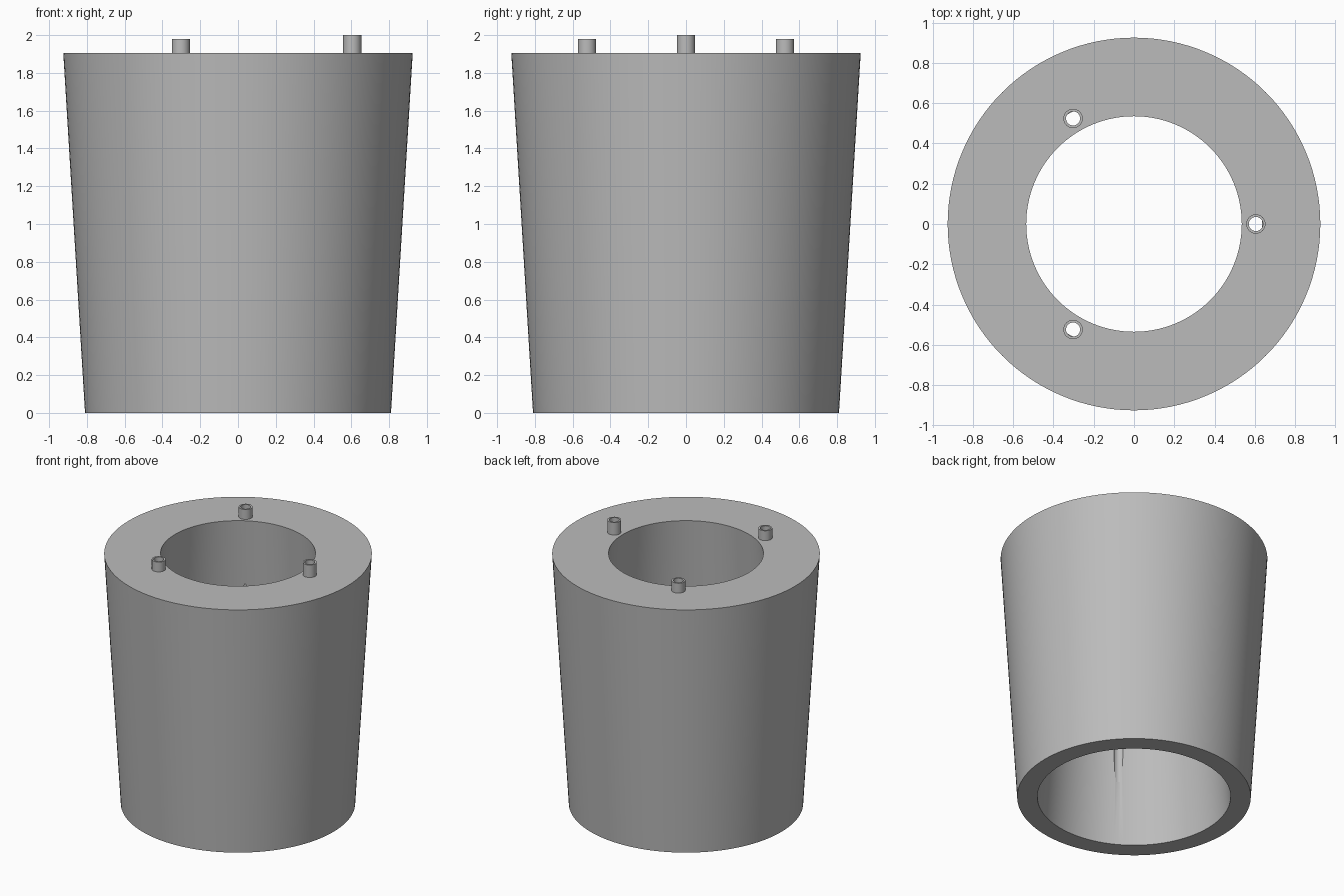
import bpy, bmesh
from math import radians, cos, sin, pi

cube = bpy.data.objects.get("Cube")
if cube:
    bpy.data.objects.remove(cube, do_unlink=True)

grey = bpy.data.materials.new("plain grey")
grey.use_nodes = True
colour = (0.5, 0.5, 0.5, 1)
grey.diffuse_color = colour
grey.node_tree.nodes["Principled BSDF"].inputs["Base Color"].default_value = colour


def lathe(name, profile, steps, x=0, y=0):
    """Spin a closed (radius, z) profile about a vertical axis at x, y."""
    bm = bmesh.new()
    rings = []
    for i in range(steps):
        a = 2 * pi * i / steps
        rings.append([bm.verts.new((x + r * cos(a), y + r * sin(a), z)) for r, z in profile])
    n = len(profile)
    for i in range(steps):
        a, b = rings[i], rings[(i + 1) % steps]
        for j in range(n):
            k = (j + 1) % n
            bm.faces.new((a[j], b[j], b[k], a[k]))
    bmesh.ops.recalc_face_normals(bm, faces=bm.faces)
    mesh = bpy.data.meshes.new(name)
    bm.to_mesh(mesh)
    bm.free()
    mesh.materials.append(grey)
    obj = bpy.data.objects.new(name, mesh)
    bpy.context.collection.objects.link(obj)
    return obj


def smooth(obj):
    bpy.ops.object.select_all(action='DESELECT')
    obj.select_set(True)
    bpy.context.view_layer.objects.active = obj
    bpy.ops.object.shade_smooth_by_angle(angle=radians(30))


# Hollow tapered body, open at both ends
TOP = 1.905
body = lathe("tapered_body", [(0.81, 0), (0.925, TOP), (0.535, TOP), (0.67, 0)], 128)

# Three hollow pegs around the opening, each above a bore that breaks into the inner wall
PEG_RING, PEG_OUT, PEG_IN, BORE_END = 0.605, 0.048, 0.035, 0.48
for i, (name, height) in enumerate((("left_peg", 2.0), ("back_peg", 1.98), ("front_peg", 1.98))):
    a = 2 * pi * i / 3
    x, y = PEG_RING * cos(a), PEG_RING * sin(a)
    peg = lathe(name, [(PEG_OUT, TOP), (PEG_OUT, height), (PEG_IN, height), (PEG_IN, TOP)], 32, x, y)
    smooth(peg)

    bpy.ops.mesh.primitive_cylinder_add(vertices=32, radius=PEG_IN, depth=2.1 - BORE_END,
                                        location=(x, y, (2.1 + BORE_END) / 2))
    cutter = bpy.context.object
    cutter.name = name + "_bore_cutter"
    cutter.data.materials.append(grey)
    cutter.hide_render = True
    cut = body.modifiers.new("bore", 'BOOLEAN')
    cut.operation = 'DIFFERENCE'
    cut.solver = 'EXACT'
    cut.object = cutter

# Apply the bores, then drop the cutters
bpy.ops.object.select_all(action='DESELECT')
body.select_set(True)
bpy.context.view_layer.objects.active = body
for mod in list(body.modifiers):
    cutter = mod.object
    bpy.ops.object.modifier_apply(modifier=mod.name)
    bpy.data.objects.remove(cutter, do_unlink=True)
smooth(body)
